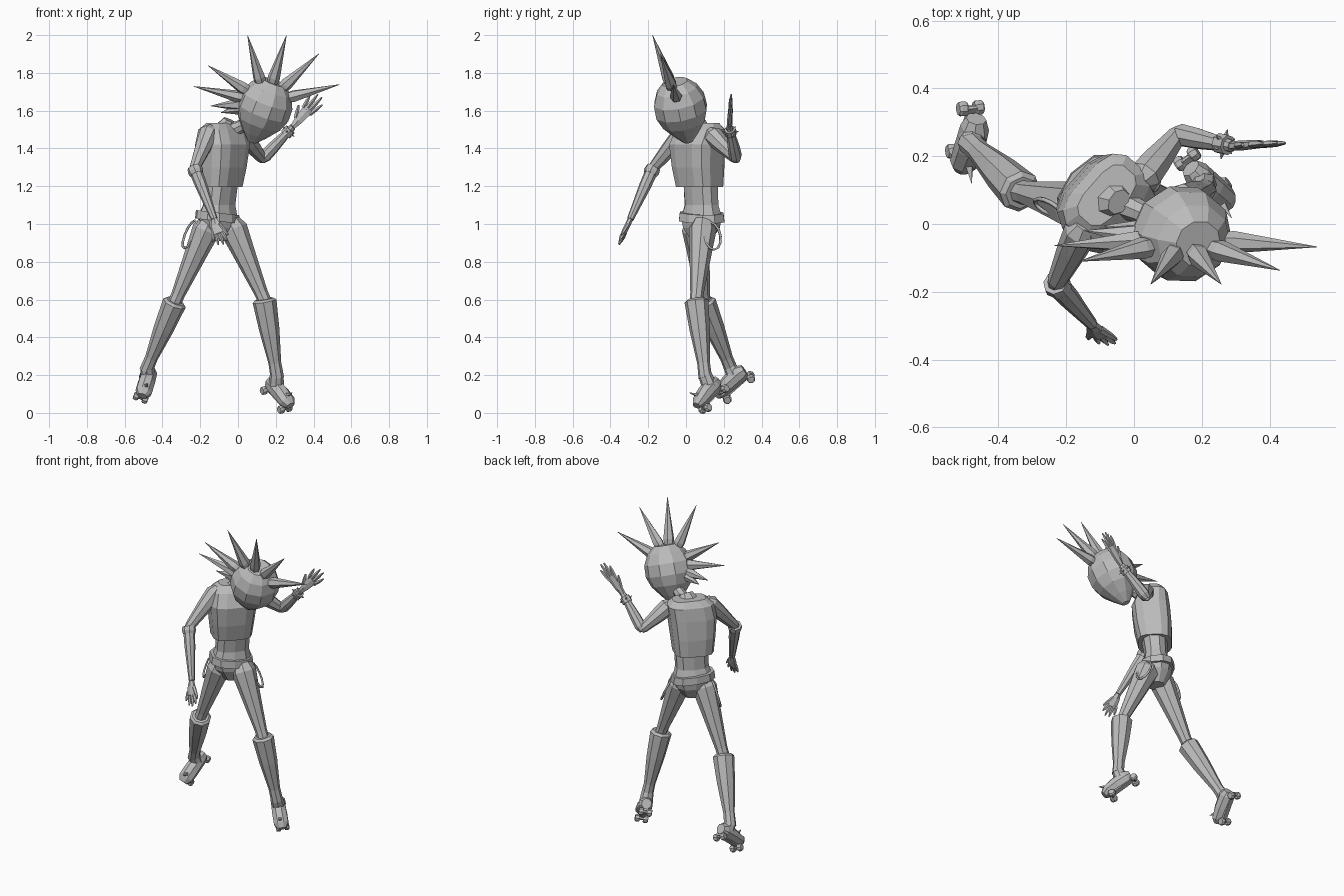
import bpy, bmesh, math
from mathutils import Vector as V

cube = bpy.data.objects.get("Cube")
if cube:
    bpy.data.objects.remove(cube)

grey = bpy.data.materials.new("plain grey")
grey.use_nodes = True
grey.diffuse_color = (0.5, 0.5, 0.5, 1)
grey.node_tree.nodes["Principled BSDF"].inputs["Base Color"].default_value = (0.5, 0.5, 0.5, 1)


def finish(name, bm):
    bmesh.ops.recalc_face_normals(bm, faces=bm.faces[:])
    mesh = bpy.data.meshes.new(name)
    bm.to_mesh(mesh)
    bm.free()
    mesh.materials.append(grey)
    bpy.context.collection.objects.link(bpy.data.objects.new(name, mesh))


def loft(name, rings, side, sides=8, square=1.0, axis=None):
    """Skin rings of (centre, half width along side, half depth)."""
    bm = bmesh.new()
    pts = [V(r[0]) for r in rings]
    loops = []
    for i, (c, w, d) in enumerate(rings):
        t = V(axis) if axis else pts[min(i + 1, len(pts) - 1)] - pts[max(i - 1, 0)]
        t.normalize()
        u = V(side) - t * t.dot(V(side))
        u.normalize()
        v = t.cross(u)
        loop = []
        for k in range(sides):
            a = math.tau * (k + 0.5) / sides
            x, y = math.cos(a), math.sin(a)
            x = math.copysign(abs(x) ** square, x)
            y = math.copysign(abs(y) ** square, y)
            loop.append(bm.verts.new(pts[i] + u * w * x + v * d * y))
        loops.append(loop)
    for a, b in zip(loops, loops[1:]):
        for k in range(sides):
            n = (k + 1) % sides
            bm.faces.new((a[k], a[n], b[n], b[k]))
    bm.faces.new(loops[0])
    bm.faces.new(loops[-1])
    finish(name, bm)


def limb(name, a, b, profile, sides=8, side=(1, 0.3, 0.1)):
    """Round tube from a to b; profile is (fraction, radius)."""
    a, b = V(a), V(b)
    loft(name, [(a.lerp(b, f), r, r) for f, r in profile], side, sides)


def hand(name, wrist, tip, spread):
    wrist, tip, s = V(wrist), V(tip), V(spread).normalized()
    knuckle = wrist.lerp(tip, 0.58)
    loft(name + "_palm", [(wrist, .016, .014), (wrist.lerp(tip, .2), .026, .015),
                          (knuckle, .034, .012)], s, 6)
    length = (tip - wrist).length
    for i, f in enumerate((0.88, 1.0, 0.98, 0.82)):
        off = (i - 1.5) * 0.016
        start = wrist.lerp(tip, .5) + s * off
        end = wrist.lerp(tip, f) + s * off * 1.7
        limb(f"{name}_finger_{i + 1}", start, end, [(0, .011), (.6, .01), (1, .004)], 5)
    start = wrist.lerp(tip, .2) + s * .018
    limb(name + "_thumb", start, start + s * .035 + (tip - wrist) * (.06 / length),
         [(0, .012), (.6, .01), (1, .005)], 5)


# Torso: a boxy turned jacket above a narrow waist and hips
across = (0.66, 0.75, 0)
up = (0, 0, 1)
loft("jacket", [((-.1, .072, 1.195), .118, .1), ((-.092, .064, 1.3), .13, .113),
                ((-.082, .058, 1.42), .142, .115), ((-.082, .076, 1.5), .138, .09),
                ((-.08, .085, 1.535), .1, .055)], across, 12, .62, up)
loft("waist", [((-.108, .083, 1.03), .12, .088), ((-.1, .082, 1.1), .1, .068),
               ((-.09, .078, 1.22), .1, .076)], across, 10, .82, up)
loft("hips", [((-.1, .08, .91), .05, .05), ((-.105, .082, .98), .105, .085),
              ((-.105, .082, 1.03), .118, .092)], across, 10, .85, up)
loft("belt", [((-.108, .083, 1.015), .132, .104), ((-.108, .083, 1.06), .126, .1)],
     across, 10, .85, (.12, 0, 1))
limb("neck", (-.06, .07, 1.48), (.1, 0, 1.56), [(0, .046), (.5, .034), (1, .034)])
loft("collar", [((-.07, .075, 1.5), .07, .05), ((-.045, .065, 1.55), .04, .032)], across, 8)

# Hip loops: hanging straps, each with a centre, long direction and flat direction
loops = (("right", (-.255, .05, .945), (.3, .0, .8), (.7, -.65, 0), .036),
         ("left", (.04, .14, .935), (-.35, -.1, .8), (-.3, .9, 0), .045))
for n, c, d, flat, half in loops:
    c, d, flat = V(c), V(d).normalized(), V(flat).normalized()
    curve = bpy.data.curves.new(n + "_hip_loop", "CURVE")
    curve.dimensions = "3D"
    curve.bevel_depth = .007
    curve.bevel_resolution = 0
    spline = curve.splines.new("POLY")
    spline.points.add(11)
    for k, p in enumerate(spline.points):
        a = math.tau * k / 12
        p.co = (*(c + d * .078 * math.cos(a) + flat * half * math.sin(a)), 1)
    spline.use_cyclic_u = True
    curve.materials.append(grey)
    bpy.context.collection.objects.link(bpy.data.objects.new(curve.name, curve))

# Head: faceted egg tapering to the chin
top, chin = V((.19, -.058, 1.752)), V((.072, .012, 1.435))
shape = [(0, .07), (.12, .114), (.3, .143), (.5, .145), (.68, .12), (.86, .07), (1, .025)]
loft("head", [(top.lerp(chin, f), r, r * .98) for f, r in shape], (1, .2, 0), 10)
limb("nose", (.1, .0, 1.51), (.15, .02, 1.475), [(0, .022), (1, .004)], 4)

# Crest of long spikes fanned over the head
crown = V((.15, -.045, 1.64))
tips = [(.54, 1.739), (.43, 1.903), (.257, 2.0), (.05, 2.0),
        (-.16, 1.84), (-.235, 1.729), (-.145, 1.625), (-.09, 1.59)]
for i, (x, z) in enumerate(tips):
    tip = V((x, -.068 - .42 * (z - 1.74), z))
    f = .15 / (tip - crown).length
    limb(f"hair_spike_{i + 1}", crown, tip, [(0, .012), (f, .033), (1, .001)], 6)

# Arms
arms = (("right", (-.155, -.02, 1.48), (-.23, -.175, 1.295), (-.125, -.295, 1.025),
         (-.09, -.355, .89), (1, -.2, 0)),
        ("left", (.03, .14, 1.47), (.13, .265, 1.345), (.29, .23, 1.515),
         (.435, .24, 1.68), (-.7, 0, .7)))
for n, shoulder, elbow, wrist, tip, spread in arms:
    limb(n + "_upper_arm", shoulder, elbow, [(-.15, .03), (0, .052), (.35, .046), (.95, .03), (1.05, .022)])
    limb(n + "_forearm", elbow, wrist, [(-.05, .022), (.08, .034), (.35, .032), (1, .018)])
    hand(n + "_hand", wrist, tip, spread)
limb("elbow_cuff", arms[0][2], arms[0][3], [(-.02, .038), (.06, .042), (.12, .036)])

# Studded bracelet on the raised wrist
a, b = V(arms[1][2]), V(arms[1][3])
limb("bracelet", a, b, [(.76, .031), (.92, .03)])
t = (b - a).normalized()
u = t.cross(V((0, 0, 1))).normalized()
v = t.cross(u)
for k in range(6):
    d = u * math.cos(k * math.tau / 6) + v * math.sin(k * math.tau / 6)
    c = a.lerp(b, .85)
    limb(f"bracelet_stud_{k + 1}", c + d * .02, c + d * .045, [(0, .01), (1, .001)], 4, t)

# Legs with tall flared boots and roller skates
legs = (("right", (-.16, .05, .99), (-.335, .095, .585), (-.48, .235, .24),
         (-.47, .285, .21), (-.495, .188, .125)),
        ("left", (-.03, .09, .99), (.14, .055, .595), (.205, .1, .205),
         (.185, .145, .15), (.255, .075, .073)))
for n, hip, knee, ankle, heel, toe in legs:
    limb(n + "_thigh", hip, knee, [(-.08, .05), (.05, .074), (.3, .062), (.9, .036), (1.05, .036)])
    limb(n + "_boot_shaft", knee, ankle, [(-.02, .05), (.01, .064), (.4, .054), (.85, .034), (1.05, .036)])
    h, t = V(heel), V(toe)
    fwd = (t - h).normalized()
    shin = (V(ankle) - V(knee)).normalized()
    side = fwd.cross(shin).normalized()
    down = side.cross(fwd)
    if down.dot(shin) < 0:
        down = -down
    loft(n + "_boot", [(h - fwd * .03 + down * .005, .03, .032), (h, .042, .048),
                       (h.lerp(t, .6), .046, .045), (t + fwd * .015 + down * .005, .046, .036),
                       (t + fwd * .045 + down * .01, .026, .021)], side, 8)
    limb(n + "_ankle", ankle, h.lerp(t, .25), [(0, .036), (1, .042)])
    # Sole plate, axles and wheels
    loft(n + "_skate_plate", [(h - fwd * .04 + down * .044, .022, .008),
                              (t + fwd * .02 + down * .044, .024, .008)], side, 4)
    for label, c in (("rear", h - fwd * .026), ("front", t + fwd * .012)):
        c = c + down * .056
        limb(f"{n}_{label}_axle", c - side * .026, c + side * .026, [(0, .009), (1, .009)], 6, fwd)
        for sgn in (-1, 1):
            m = c + side * sgn * .025
            limb(f"{n}_{label}_wheel_{'a' if sgn < 0 else 'b'}", m - side * .014, m + side * .014,
                 [(0, .018), (.25, .023), (.75, .023), (1, .018)], 8, fwd)
    # Stud on top of the toe
    limb(n + "_toe_stud", t - down * .03, t + fwd * .03 - down * .068, [(0, .013), (1, .001)], 4)
